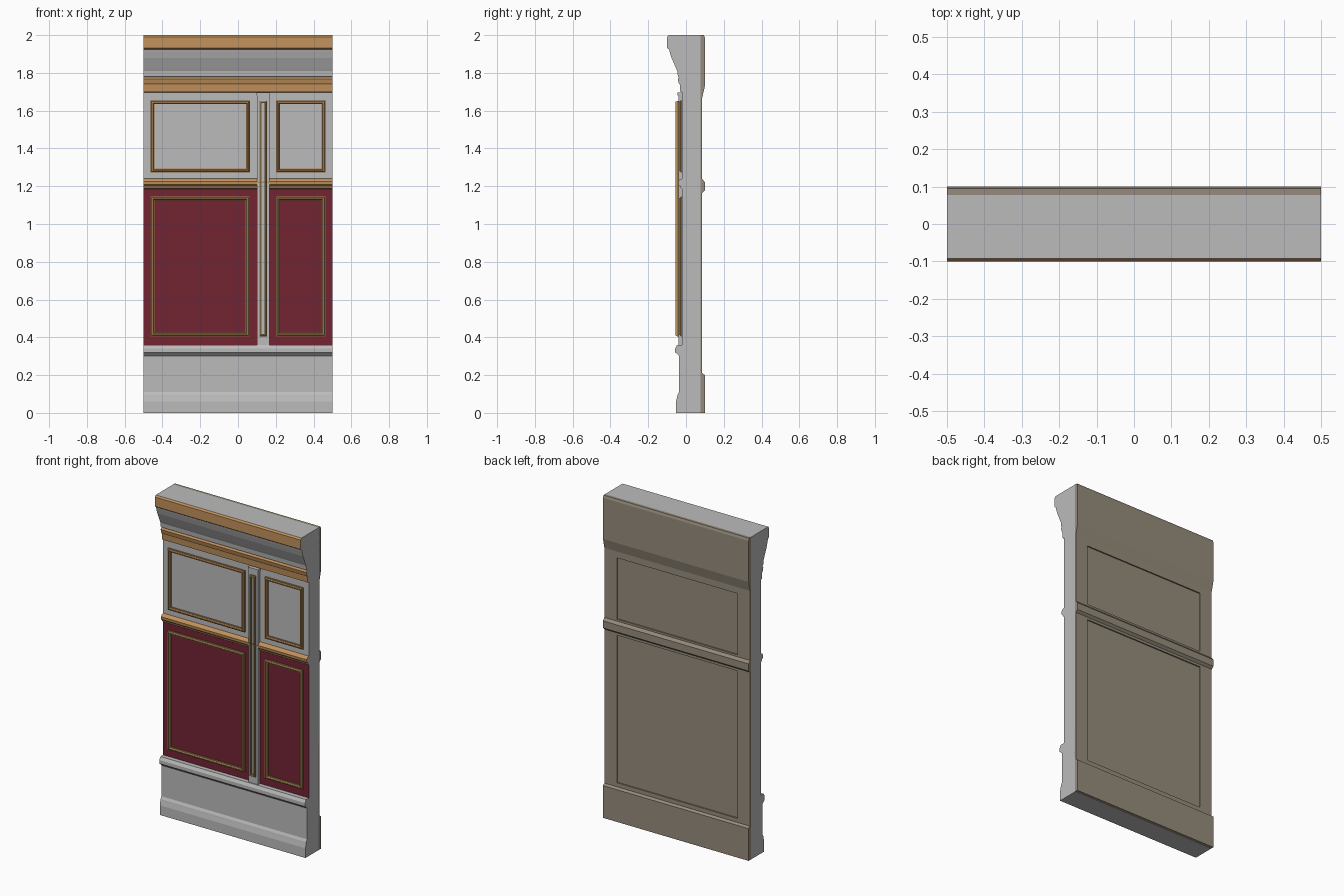
import bpy, bmesh

cube = bpy.data.objects.get("Cube")
if cube:
    bpy.data.objects.remove(cube, do_unlink=True)


def material(name, rgb):
    m = bpy.data.materials.new(name)
    m.use_nodes = True
    m.diffuse_color = (*rgb, 1)
    m.node_tree.nodes["Principled BSDF"].inputs["Base Color"].default_value = (*rgb, 1)
    return m


GREY, RED, GOLD, BRASS, BRONZE, TAUPE = range(6)
MATS = [material("grey paint", (0.5, 0.5, 0.5)),
        material("dark red", (0.17, 0.018, 0.034)),
        material("warm gold", (0.55, 0.29, 0.11)),
        material("pale brass", (0.5, 0.32, 0.12)),
        material("bronze", (0.34, 0.19, 0.07)),
        material("taupe backing", (0.3, 0.26, 0.2))]


def finish(name, bm):
    bmesh.ops.recalc_face_normals(bm, faces=bm.faces)
    me = bpy.data.meshes.new(name)
    bm.to_mesh(me)
    bm.free()
    for m in MATS:
        me.materials.append(m)
    ob = bpy.data.objects.new(name, me)
    bpy.context.collection.objects.link(ob)
    return ob


def moulding(name, profile, x0, x1, end_mat):
    """Extrude (y, z, colour) points along x; each colour fills the strip after its point."""
    bm = bmesh.new()
    a, b = ([bm.verts.new((x, y, z)) for y, z, _ in profile] for x in (x0, x1))
    n = len(profile)
    for i, (_, _, mat) in enumerate(profile):
        j = (i + 1) % n
        bm.faces.new((a[i], a[j], b[j], b[i])).material_index = mat
    for ring in (a, b):
        bm.faces.new(ring).material_index = end_mat
    return finish(name, bm)


def frame(name, x0, x1, z0, z1, base, width, depth, mat, edge_mat):
    """Mitred rounded picture moulding standing out from the plane y = base."""
    steps = [(0, 0), (0, .45), (.2, .55), (.35, 1), (.65, 1), (.8, .5), (1, .4), (1, 0)]
    bm = bmesh.new()
    rings = []
    for inset, out in steps:
        i, y = inset * width, base - out * depth
        rings.append([bm.verts.new((x, y, z)) for x, z in
                      ((x0 + i, z0 + i), (x1 - i, z0 + i), (x1 - i, z1 - i), (x0 + i, z1 - i))])
    for s, (a, b) in enumerate(zip(rings, rings[1:])):
        for k in range(4):
            f = bm.faces.new((a[k], a[(k + 1) % 4], b[(k + 1) % 4], b[k]))
            f.material_index = mat if s in (2, 3, 4) else edge_mat
    return finish(name, bm)


def box(name, x0, x1, y0, y1, z0, z1, mat):
    return moulding(name, [(y0, z0, mat), (y1, z0, mat), (y1, z1, mat), (y0, z1, mat)], x0, x1, mat)


# Wall body: skirting, red dado, rail, upper wall, cornice
WALL = -.02
body = [(-.053, 0, GREY), (-.053, .06, GREY), (-.047, .085, GREY), (-.045, .095, GREY),
        (-.037, .11, GREY), (-.037, .302, GREY), (-.05, .315, GREY), (-.057, .32, GREY),
        (-.057, .342, GREY), (-.047, .36, GREY), (WALL, .36, RED),
        (WALL, 1.185, GOLD), (-.028, 1.19, GOLD), (-.03, 1.2, GOLD), (-.039, 1.208, GOLD),
        (-.041, 1.225, GOLD), (-.033, 1.235, GOLD), (WALL, 1.24, GREY),
        (WALL, 1.697, GOLD), (-.03, 1.7, GOLD), (-.033, 1.738, GOLD), (-.039, 1.746, GOLD),
        (-.044, 1.768, GOLD), (-.036, 1.778, GREY), (-.043, 1.782, GREY), (-.046, 1.81, GREY),
        (-.053, 1.825, GREY), (-.066, 1.855, GREY), (-.077, 1.88, GREY), (-.086, 1.91, GREY),
        (-.09, 1.925, GOLD), (-.1, 1.932, GOLD), (-.1, 1.99, GOLD), (-.092, 2, GREY),
        (.078, 2, TAUPE), (.078, 0, GREY)]
moulding("wall_body", body, -.5, .5, GREY)

# Panel frames on both sides of the pilaster
for side, x0, x1 in (("right", -.464, .064), ("left", .202, .464)):
    frame(f"upper_frame_{side}", x0, x1, 1.273, 1.655, WALL, .021, .016, GOLD, BRONZE)
    frame(f"lower_frame_{side}", x0, x1 - .002, .405, 1.145, WALL, .021, .016, BRASS, BRONZE)

# Pilaster with its narrow frame
box("pilaster", .1, .166, -.04, WALL + .01, .36, 1.692, GREY)
box("pilaster_cap", .098, .168, -.044, WALL + .01, 1.68, 1.695, GREY)
frame("pilaster_frame", .113, .153, .405, 1.652, -.04, .012, .016, BRASS, BRONZE)

# Back rails and stiles around two sunken panels
BACK = .076
rails = {
    "back_top_rail": [(BACK, 1.63), (.086, 1.63), (.086, 1.67), (.1, 1.73), (.1, 1.985), (.095, 2), (BACK, 2)],
    "back_middle_rail": [(BACK, 1.15), (.086, 1.15), (.086, 1.165), (.1, 1.178), (.1, 1.222),
                         (.086, 1.238), (.086, 1.25), (BACK, 1.25)],
    "back_bottom_rail": [(BACK, 0), (.1, 0), (.1, .2), (.086, .21), (.086, .235), (BACK, .235)],
}
for name, pts in rails.items():
    moulding(name, [(y, z, TAUPE) for y, z in pts], -.5, .5, TAUPE)
for side, x0, x1 in (("right", -.5, -.415), ("left", .415, .5)):
    box(f"back_stile_{side}", x0, x1, BACK, .086, .22, 1.65, TAUPE)
